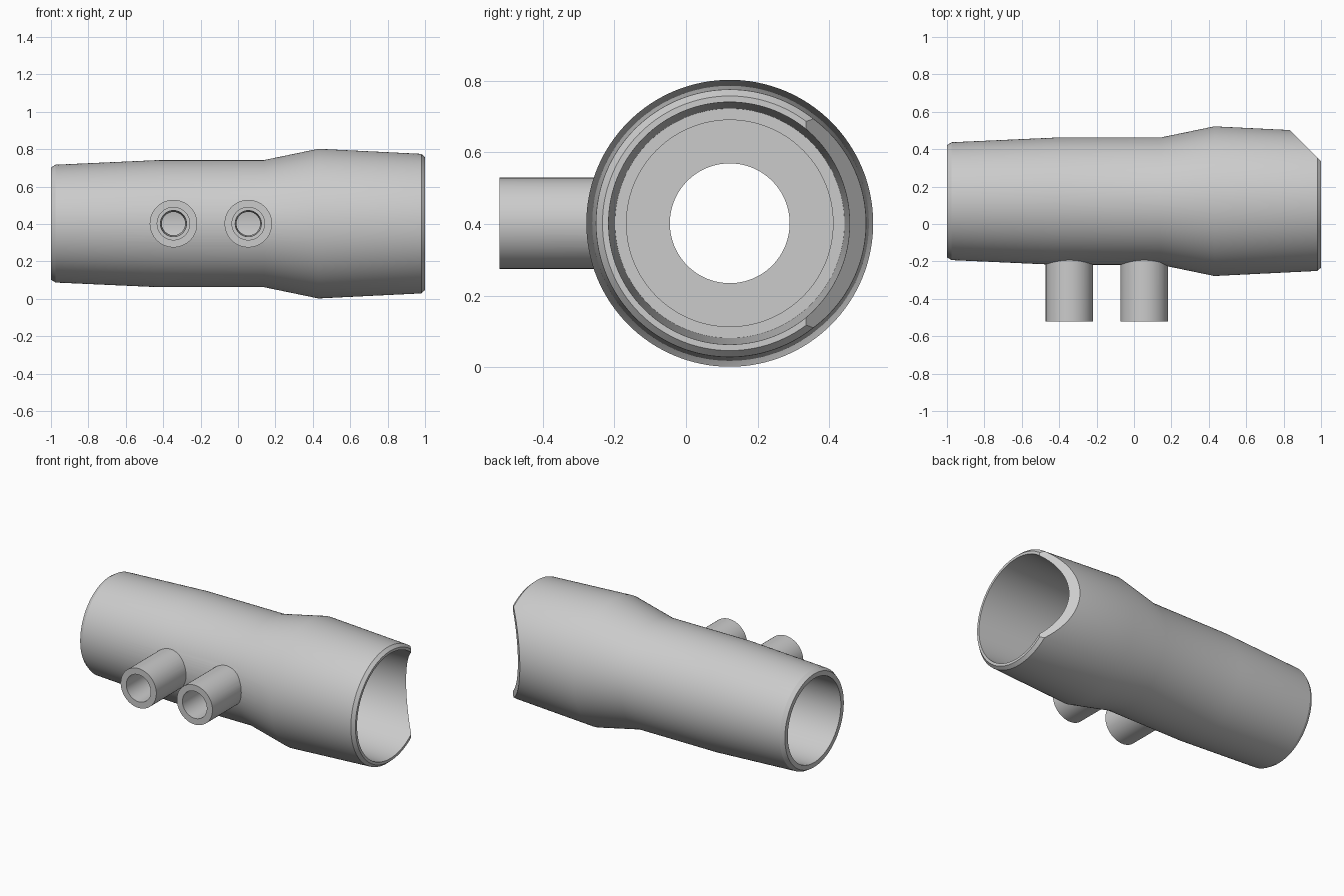
import bpy, math
from mathutils import Matrix, Vector

if "Cube" in bpy.data.objects:
    bpy.data.objects.remove(bpy.data.objects["Cube"], do_unlink=True)

AXIS_Y, AXIS_Z = 0.122, 0.402
SEGMENTS = 128

grey = bpy.data.materials.new("plain_grey")
grey.use_nodes = True
colour = (0.6, 0.6, 0.6, 1)
grey.diffuse_color = colour
grey.node_tree.nodes["Principled BSDF"].inputs["Base Color"].default_value = colour


def add_object(name, verts, faces):
    mesh = bpy.data.meshes.new(name)
    mesh.from_pydata(verts, [], faces)
    mesh.materials.append(grey)
    obj = bpy.data.objects.new(name, mesh)
    bpy.context.collection.objects.link(obj)
    return obj


def lathe(name, profile, matrix, closed, n=SEGMENTS):
    """Spin (position, radius) points round local x; open profiles get caps."""
    m = len(profile)
    verts = [matrix @ Vector((x, r * math.cos(a), r * math.sin(a)))
             for a in (2 * math.pi * i / n for i in range(n))
             for x, r in profile]
    faces = []
    for i in range(n):
        j = (i + 1) % n
        for k in range(m if closed else m - 1):
            l = (k + 1) % m
            faces.append((i * m + k, i * m + l, j * m + l, j * m + k))
    if not closed:
        faces.append([i * m for i in range(n)])
        faces.append([i * m + m - 1 for i in reversed(range(n))])
    obj = add_object(name, verts, faces)
    # consistent outward normals
    import bmesh
    bm = bmesh.new()
    bm.from_mesh(obj.data)
    bmesh.ops.recalc_face_normals(bm, faces=bm.faces)
    bm.to_mesh(obj.data)
    bm.free()
    return obj


def combine(target, tool, operation):
    mod = target.modifiers.new(operation.lower(), "BOOLEAN")
    mod.operation, mod.object, mod.solver = operation, tool, "EXACT"
    bpy.context.view_layer.objects.active = target
    bpy.ops.object.modifier_apply(modifier=mod.name)
    bpy.data.objects.remove(tool, do_unlink=True)


# tapered tube: outside from spigot to socket, then back along the bore
outside = [(-1, 0.3), (-0.975, 0.315), (-0.42, 0.34), (0.14, 0.34),
           (0.43, 0.4), (0.98, 0.373), (1, 0.355)]
bore = [(1, 0.338), (0.4, 0.32), (0.4, 0.288), (-0.12, 0.288),
        (-0.12, 0.167), (-0.17, 0.167), (-0.17, 0.27), (-1, 0.27)]
body = lathe("tube_body", outside + bore,
             Matrix.Translation((0, AXIS_Y, AXIS_Z)), True)

# two side ports, each with a stepped hole into the bore
for x in (-0.345, 0.055):
    frame = (Matrix.Translation((x, 0, AXIS_Z))
             @ Matrix.Rotation(math.pi / 2, 4, "Z"))
    port = lathe("side_port", [(-0.52, 0.127), (-0.18, 0.127)], frame, False, 64)
    combine(body, port, "UNION")
    drill = lathe("port_drill", [(-0.6, 0.087), (-0.3, 0.087), (-0.3, 0.07),
                                 (-0.1, 0.06)], frame, False, 64)
    combine(body, drill, "DIFFERENCE")

# slanted notch at the back of the socket end
notch = add_object("notch_cutter",
                   [(x, y, z) for z in (-0.2, 1)
                    for x, y in ((0.635, 0.7), (1.235, 0.1), (1.5, 0.7))],
                   [(2, 1, 0), (3, 4, 5), (0, 1, 4, 3), (1, 2, 5, 4), (2, 0, 3, 5)])
combine(body, notch, "DIFFERENCE")

bpy.ops.object.select_all(action="DESELECT")
body.select_set(True)
bpy.context.view_layer.objects.active = body
bpy.ops.object.shade_smooth_by_angle(angle=math.radians(25))
